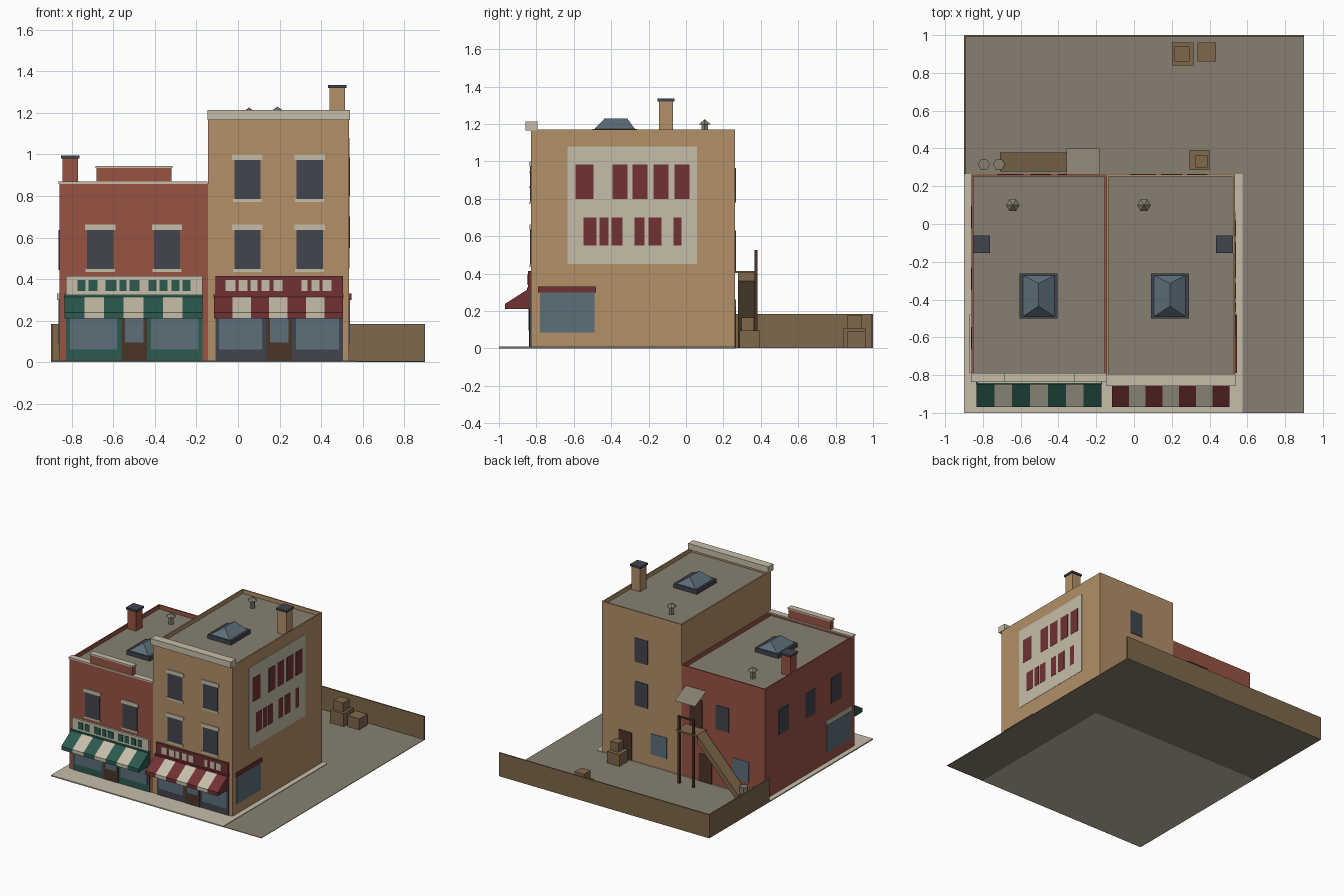
import bpy, bmesh, math
from mathutils import Matrix, Vector

if "Cube" in bpy.data.objects:
    bpy.data.objects.remove(bpy.data.objects["Cube"])


def paint(name, hex_code):
    m = bpy.data.materials.new(name)
    rgb = [int(hex_code[i:i + 2], 16) / 255 for i in (0, 2, 4)]
    m.diffuse_color = [((c + 0.055) / 1.055) ** 2.4 if c > 0.04 else c / 12.92 for c in rgb] + [1]
    m.use_nodes = True
    m.node_tree.nodes["Principled BSDF"].inputs["Base Color"].default_value = m.diffuse_color
    return m


RED = paint("red_brick", "985443")
TAN = paint("tan_brick", "B29068")
CREAM = paint("cream", "C6BEA9")
GREEN = paint("green", "2B5A4E")
MAROON = paint("maroon", "713133")
DARK = paint("charcoal", "42454F")
GLASS = paint("glass", "5D6F7A")
WOOD = paint("wood", "7F684C")
GREY = paint("grey", "878071")
BROWN = paint("dark_brown", "4B352A")


def finish(name, bm, *mats):
    bmesh.ops.recalc_face_normals(bm, faces=bm.faces)
    me = bpy.data.meshes.new(name)
    bm.to_mesh(me)
    bm.free()
    for m in mats:
        me.materials.append(m)
    ob = bpy.data.objects.new(name, me)
    bpy.context.collection.objects.link(ob)
    return ob


def add_box(bm, x0, x1, y0, y1, z0, z1):
    mat = Matrix.Translation(((x0 + x1) / 2, (y0 + y1) / 2, (z0 + z1) / 2)) @ \
        Matrix.Diagonal((x1 - x0, y1 - y0, z1 - z0, 1))
    return bmesh.ops.create_cube(bm, size=1, matrix=mat)["verts"]


def boxes(name, mat, *dims):
    bm = bmesh.new()
    for d in dims:
        add_box(bm, *d)
    return finish(name, bm, mat)


def prism(name, mats, profile, stations):
    """Sweep a closed (y, z) profile along x; materials alternate per bay."""
    bm = bmesh.new()
    rings = [[bm.verts.new((x, y, z)) for y, z in profile] for x in stations]
    n = len(profile)
    for i in range(len(rings) - 1):
        for j in range(n):
            k = (j + 1) % n
            f = bm.faces.new((rings[i][j], rings[i][k], rings[i + 1][k], rings[i + 1][j]))
            f.material_index = i % len(mats)
    bm.faces.new(rings[0])
    bm.faces.new(rings[-1])
    return finish(name, bm, *mats)


FRONT, BACK = -0.83, 0.262


# Ground, pavement and yard fence
boxes("ground", GREY, (-0.9, 0.9, -1, 1, 0.001, 0.005))
boxes("pavement", CREAM, (-0.9, 0.575, -1, 0.265, 0, 0.009))
boxes("yard_fence", WOOD, (-0.9, 0.9, 0.99, 1, 0.002, 0.183), (-0.9, -0.89, 0.265, 0.99, 0.002, 0.183))


# Building shells with a sunken roof behind the parapet
def shell(name, mat, x0, x1, top):
    bm = bmesh.new()
    add_box(bm, x0, x1, FRONT, BACK, 0.002, top)
    roof = max(bm.faces, key=lambda f: f.calc_center_median().z)
    bmesh.ops.inset_region(bm, faces=[roof], thickness=0.014)
    inner = bmesh.ops.extrude_face_region(bm, geom=[roof])
    bm.faces.remove(roof)
    bmesh.ops.translate(bm, vec=(0, 0, -0.03), verts=[v for v in inner["geom"] if isinstance(v, bmesh.types.BMVert)])
    next(f for f in inner["geom"] if isinstance(f, bmesh.types.BMFace)).material_index = 1
    finish(name, bm, mat, GREY)


shell("red_building", RED, -0.86, -0.145, 0.86)
shell("tan_building", TAN, -0.145, 0.535, 1.17)

# Cornices and the raised front parapet
boxes("tan_cornice", CREAM, (-0.147, 0.538, -0.858, -0.794, 1.166, 1.213))
boxes("red_parapet", RED, (-0.68, -0.32, FRONT, -0.795, 0.86, 0.935))
boxes("red_cornice", CREAM, (-0.864, -0.146, -0.837, -0.79, 0.858, 0.869),
      (-0.685, -0.315, -0.837, -0.79, 0.934, 0.945))


# Roof fittings
def roof_fittings(tag, cx, roof):
    boxes(tag + "_skylight_curb", DARK, (cx - 0.1, cx + 0.1, -0.5, -0.262, roof, roof + 0.032))
    bm = bmesh.new()
    z0, z1 = roof + 0.032, roof + 0.09
    base = [bm.verts.new(p) for p in ((cx - 0.083, -0.49, z0), (cx + 0.083, -0.49, z0),
                                      (cx + 0.083, -0.272, z0), (cx - 0.083, -0.272, z0))]
    a, b = bm.verts.new((cx, -0.435, z1)), bm.verts.new((cx, -0.315, z1))
    for f in ((base[0], base[1], a), (base[1], base[2], b, a), (base[2], base[3], b),
              (base[3], base[0], a, b), base[::-1]):
        bm.faces.new(f)
    finish(tag + "_skylight_glass", bm, GLASS)
    bm = bmesh.new()
    for r0, r1, za, zb in ((0.02, 0.02, 0, 0.06), (0.036, 0.001, 0.058, 0.085)):
        bmesh.ops.create_cone(bm, cap_ends=True, segments=6, radius1=r0, radius2=r1, depth=zb - za,
                              matrix=Matrix.Translation((cx - 0.137, 0.1, roof + (za + zb) / 2)) @ Matrix.Rotation(math.pi / 6, 4, "Z"))
    finish(tag + "_roof_vent", bm, GREY)


def chimney(tag, mat, cx, roof, top):
    boxes(tag + "_chimney", mat, (cx - 0.037, cx + 0.037, -0.145, -0.07, roof, top))
    boxes(tag + "_chimney_cap", DARK, (cx - 0.045, cx + 0.045, -0.153, -0.062, top, top + 0.015))


roof_fittings("red", -0.505, 0.83)
roof_fittings("tan", 0.19, 1.14)
chimney("red", RED, -0.807, 0.83, 0.98)
chimney("tan", TAN, 0.478, 1.14, 1.32)

# Front windows with lintels and sills
for i, (cx, z) in enumerate(((-0.663, 0.443), (-0.342, 0.443), (0.045, 0.443), (0.345, 0.443),
                             (0.045, 0.78), (0.345, 0.78))):
    boxes(f"front_window_{i}", DARK, (cx - 0.063, cx + 0.063, FRONT - 0.003, FRONT + 0.01, z, z + 0.194))
    boxes(f"front_window_trim_{i}", CREAM,
          (cx - 0.073, cx + 0.073, FRONT - 0.007, FRONT + 0.01, z + 0.192, z + 0.22),
          (cx - 0.07, cx + 0.07, FRONT - 0.007, FRONT + 0.01, z - 0.008, z + 0.006))


# Shopfronts, sign boards with blocks, and striped awnings
def shop(tag, x0, x1, frame, sign, mark, awning, blocks):
    mid, F = (x0 + x1) / 2, FRONT
    boxes(tag + "_shopfront", frame, (x0, x1, F - 0.006, F + 0.01, 0.005, 0.3))
    boxes(tag + "_shop_glass", GLASS, *[(min(a, b), max(a, b), F - 0.009, F, 0.06, 0.25)
          for a, b in ((x0 + 0.018, mid - 0.082), (x1 - 0.018, mid + 0.082))])
    boxes(tag + "_shop_door", BROWN, (mid - 0.062, mid + 0.062, F - 0.009, F, 0.005, 0.25))
    boxes(tag + "_shop_door_glass", GLASS, (mid - 0.045, mid + 0.045, F - 0.012, F, 0.095, 0.24))
    boxes(tag + "_sign_board", sign, (x0, x1, F - 0.015, F + 0.01, 0.3, 0.415))
    boxes(tag + "_sign_blocks", mark, *[(a, b, F - 0.019, F, 0.342, 0.395) for a, b in blocks])
    a, b = x0 - 0.007, x1
    prism(tag + "_awning", (awning, CREAM),
          ((F, 0.21), (-0.968, 0.21), (-0.968, 0.238), (F - 0.012, 0.318), (F, 0.318)),
          [a + (b - a) * i / 7 for i in range(8)])
    boxes(tag + "_awning_rail", awning, (a - 0.003, b + 0.003, F - 0.02, F, 0.314, 0.326))


def px(pairs):
    return [((a - 238.5) / 207.5, (b - 238.5) / 207.5) for a, b in pairs]


shop("red", -0.827, -0.172, GREEN, CREAM, GREEN, GREEN,
     px(((78, 86), (89, 98), (106, 117), (120, 127), (130, 140), (149, 157), (160, 168), (172, 180), (183, 191))))
shop("tan", -0.109, 0.505, DARK, MAROON, CREAM, MAROON,
     px(((226, 236), (239, 248), (251, 258), (262, 270), (274, 283), (302, 308), (312, 320), (323, 332))))

# Painted panel on the right wall
X = 0.535
boxes("wall_panel", CREAM, (X - 0.01, X + 0.002, -0.634, 0.06, 0.45, 1.08))
rows = (((-0.59, -0.495), (-0.393, -0.313), (-0.286, -0.206), (-0.174, -0.094), (-0.062, 0.019)),
        ((-0.548, -0.478), (-0.462, -0.415), (-0.398, -0.34), (-0.275, -0.222), (-0.2, -0.131), (-0.067, -0.024)))
for i, (row, z0, z1) in enumerate(zip(rows, (0.8, 0.55), (0.984, 0.7))):
    boxes(f"wall_panel_blocks_{i}", MAROON, *[(X - 0.01, X + 0.004, a, b, z0, z1) for a, b in row])

# Side shop windows and upper side windows
for tag, x, s, mat in (("right", 0.535, 1, MAROON), ("left", -0.86, -1, CREAM)):
    lo, hi = sorted((x - 0.01 * s, x + 0.004 * s))
    boxes(tag + "_side_shop_window", GLASS, (lo, hi, -0.78, -0.49, 0.085, 0.305))
    lo, hi = sorted((x - 0.01 * s, x + 0.01 * s))
    boxes(tag + "_side_shop_lintel", mat, (lo, hi, -0.79, -0.48, 0.3, 0.33))
boxes("left_side_windows", DARK, *[(-0.863, -0.85, c - 0.06, c + 0.06, 0.443, 0.637) for c in (0.035, -0.29, -0.605)])


# Rear windows and doors
def rear(name, mat, *rects):
    boxes(name, mat, *[(a, b, BACK - 0.01, BACK + 0.004, c, d) for a, b, c, d in rects])


rear("rear_windows", DARK, (0.143, 0.254, 0.443, 0.63), (0.143, 0.254, 0.78, 0.965), (-0.55, -0.44, 0.443, 0.63))
rear("rear_shop_windows", GLASS, (-0.02, 0.117, 0.1, 0.26), (-0.723, -0.586, 0.1, 0.26))
rear("rear_doors", BROWN, (0.28, 0.39, 0.005, 0.22), (-0.406, -0.294, 0.005, 0.22), (-0.325, -0.215, 0.41, 0.63))

# Rear stair: landing, posts, rail, sloping flight and canopy
boxes("stair_landing", WOOD, (-0.357, -0.182, BACK, 0.382, 0.403, 0.415))
boxes("stair_posts", BROWN, *[(c - 0.008, c + 0.008, 0.366, 0.382, 0.004, 0.525) for c in (-0.204, -0.327)],
      (-0.335, -0.196, 0.369, 0.379, 0.513, 0.525))
bm = bmesh.new()
quad = [(-0.357, 0.415), (-0.71, 0.045), (-0.71, 0.004), (-0.695, 0.004), (-0.357, 0.36)]
face = bm.faces.new([bm.verts.new((x, 0.278, z)) for x, z in quad])
ext = bmesh.ops.extrude_face_region(bm, geom=[face])
bmesh.ops.translate(bm, vec=(0, 0.1, 0), verts=[v for v in ext["geom"] if isinstance(v, bmesh.types.BMVert)])
finish("stair_flight", bm, WOOD)
bm = bmesh.new()
bm.faces.new([bm.verts.new(p) for p in ((-0.357, BACK, 0.71), (-0.357, 0.4, 0.645),
                                        (-0.182, 0.4, 0.645), (-0.182, BACK, 0.71))])
finish("stair_canopy", bm, GREY)

# Bins and crates in the yard
for i, x in enumerate((-0.795, -0.715)):
    bm = bmesh.new()
    bmesh.ops.create_cone(bm, cap_ends=True, segments=6, radius1=0.032, radius2=0.032, depth=0.09,
                          matrix=Matrix.Translation((x, 0.315, 0.049)) @ Matrix.Rotation(math.pi / 6, 4, "Z"))
    finish(f"bin_{i}", bm, GREY)
boxes("crates", WOOD, (0.2, 0.315, 0.84, 0.96, 0.004, 0.105), (0.215, 0.295, 0.86, 0.94, 0.105, 0.175),
      (0.335, 0.435, 0.86, 0.96, 0.004, 0.09), (0.295, 0.4, 0.285, 0.392, 0.004, 0.095),
      (0.325, 0.39, 0.298, 0.363, 0.095, 0.165))
